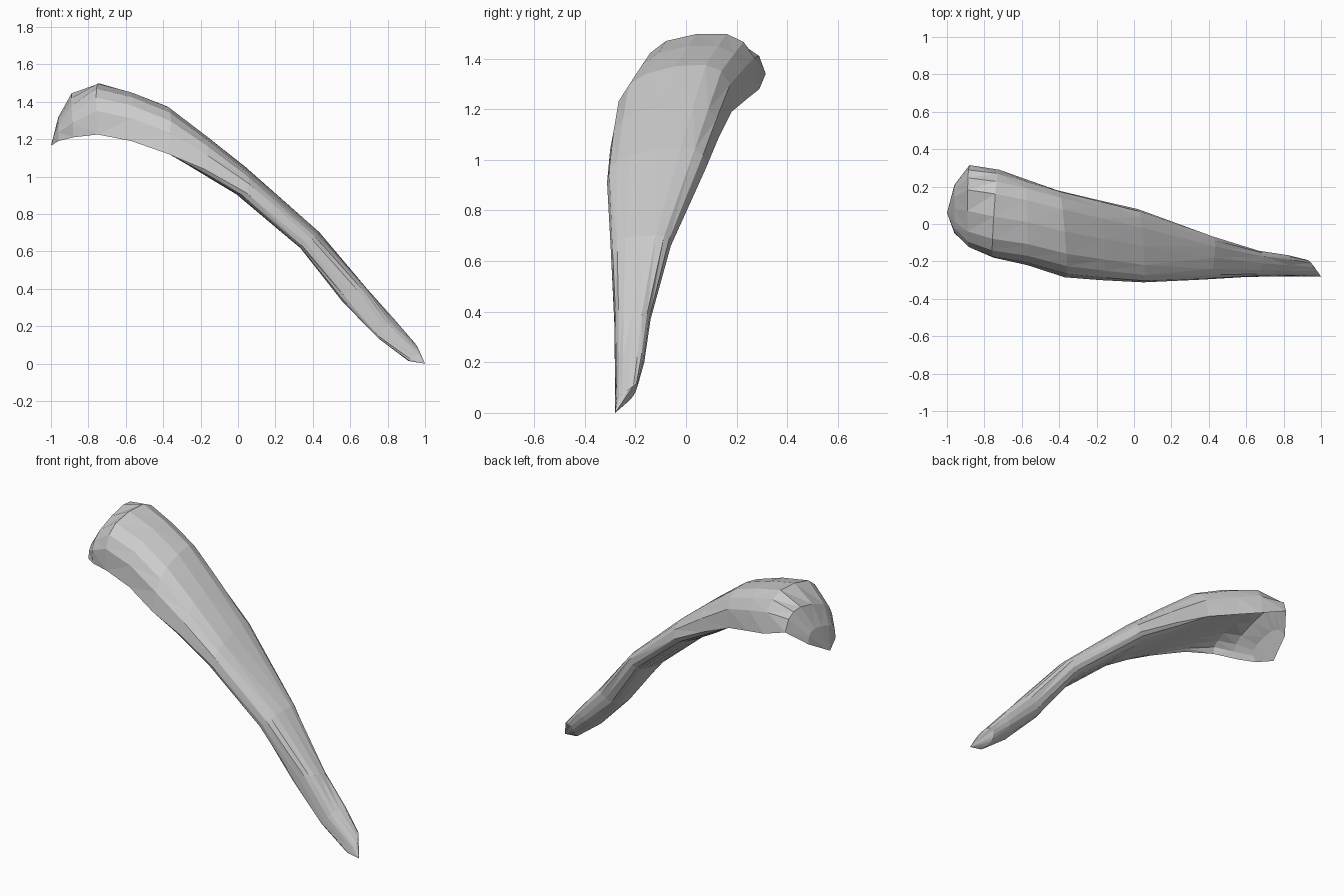
import bpy, bmesh, math
from mathutils import Vector

if "Cube" in bpy.data.objects:
    bpy.data.objects.remove(bpy.data.objects["Cube"])

SIDES = 16
TIP = Vector((1.0, -0.28, 0.0))
HEAD = Vector((-1.0, 0.06, 1.165))

# Cross-sections from thin tip to domed head: front edge, crest, back edge, underside
SECTIONS = [
    ((.94, -.277, .04), (.96, -.23, .09), (.90, -.19, .11), (.90, -.245, .03)),
    ((.76, -.280, .17), (.83, -.22, .23), (.80, -.165, .20), (.76, -.23, .14)),
    ((.60, -.283, .38), (.69, -.21, .40), (.63, -.14, .37), (.56, -.22, .33)),
    ((.37, -.297, .64), (.43, -.18, .70), (.40, -.06, .66), (.34, -.18, .62)),
    ((.05, -.312, .91), (.05, -.12, 1.04), (.02, .08, .97), (-.02, -.11, .92)),
    ((-.18, -.300, 1.04), (-.16, -.08, 1.21), (-.20, .13, 1.09), (-.22, -.08, 1.04)),
    ((-.37, -.285, 1.12), (-.37, -.04, 1.37), (-.41, .18, 1.19), (-.40, -.04, 1.16)),
    ((-.57, -.220, 1.19), (-.57, .01, 1.45), (-.58, .24, 1.24), (-.57, .02, 1.24)),
    ((-.75, -.180, 1.225), (-.75, .04, 1.497), (-.72, .29, 1.28), (-.72, .06, 1.32)),
    ((-.88, -.120, 1.21), (-.89, .07, 1.42), (-.88, .315, 1.34), (-.82, .09, 1.34)),
    ((-.96, -.050, 1.19), (-.96, .08, 1.31), (-.96, .21, 1.25), (-.91, .08, 1.28)),
]


def soft(v, power=0.7):
    return math.copysign(abs(v) ** power, v) if abs(v) > 1e-6 else 0.0


def ring(bm, front, crest, back, under):
    """Closed loop: arched crest above, rounded or hollow underside below."""
    f, t, b, u = map(Vector, (front, crest, back, under))
    mid = (f + b) / 2
    verts = []
    for i in range(SIDES):
        a = 2 * math.pi * i / SIDES
        s, c = soft(math.sin(a)), soft(math.cos(a))
        rise = (t - mid) * s if s >= 0 else (u - mid) * -s
        verts.append(bm.verts.new(mid + (b - f) / 2 * c + rise))
    return verts


# Curved lock: loft the sections and close both ends to points
bm = bmesh.new()
rings = [ring(bm, *s) for s in SECTIONS]
for r0, r1 in zip(rings, rings[1:]):
    for i in range(SIDES):
        j = (i + 1) % SIDES
        bm.faces.new((r0[i], r0[j], r1[j], r1[i]))
for loop, point in ((rings[0], TIP), (rings[-1], HEAD)):
    apex = bm.verts.new(point)
    for i in range(SIDES):
        bm.faces.new((loop[i], loop[(i + 1) % SIDES], apex))
bmesh.ops.triangulate(bm, faces=bm.faces[:])
bmesh.ops.recalc_face_normals(bm, faces=bm.faces[:])

mesh = bpy.data.meshes.new("curved_lock")
bm.to_mesh(mesh)
bm.free()
lock = bpy.data.objects.new("curved_lock", mesh)
bpy.context.collection.objects.link(lock)
